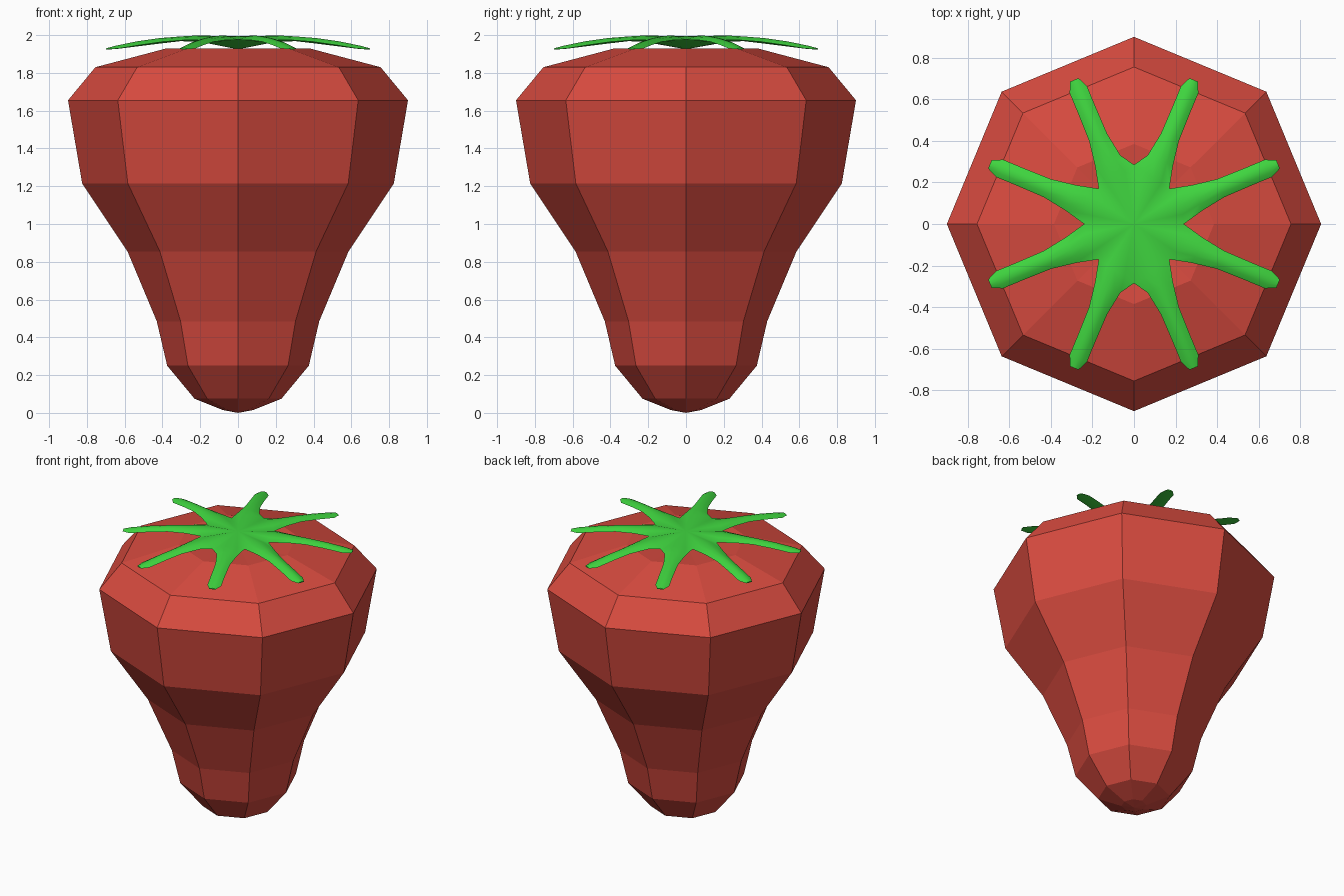
import bpy, bmesh, math
from mathutils import Vector, Matrix

if "Cube" in bpy.data.objects:
    bpy.data.objects.remove(bpy.data.objects["Cube"], do_unlink=True)


def material(name, colour):
    m = bpy.data.materials.new(name)
    m.use_nodes = True
    m.diffuse_color = colour
    m.node_tree.nodes["Principled BSDF"].inputs["Base Color"].default_value = colour
    return m


def finish(name, bm, mat):
    bmesh.ops.remove_doubles(bm, verts=bm.verts, dist=0.0005)
    bmesh.ops.recalc_face_normals(bm, faces=bm.faces)
    mesh = bpy.data.meshes.new(name)
    bm.to_mesh(mesh)
    bm.free()
    mesh.materials.append(mat)
    obj = bpy.data.objects.new(name, mesh)
    bpy.context.collection.objects.link(obj)
    return obj


# Fruit: a faceted eight-sided lathe
PROFILE = [(0, 0), (0.08, 0.015), (0.23, 0.075), (0.375, 0.25), (0.43, 0.485),
           (0.585, 0.855), (0.825, 1.215), (0.9, 1.655), (0.755, 1.83),
           (0.385, 1.928), (0, 1.9)]
bm = bmesh.new()
verts = [bm.verts.new((r, 0, z)) for r, z in PROFILE]
edges = [bm.edges.new(pair) for pair in zip(verts, verts[1:])]
bmesh.ops.spin(bm, geom=verts + edges, cent=(0, 0, 0), axis=(0, 0, 1),
               angle=math.tau, steps=8)
finish("fruit_body", bm, material("berry red", (0.69, 0.07, 0.05, 1)))

# Leaf sections: distance, half width, ridge height, edge height, underside
SECTIONS = [(0.33, 0.066, 1.993, 1.974, 1.968),
            (0.45, 0.047, 1.984, 1.965, 1.955),
            (0.58, 0.045, 1.967, 1.948, 1.94),
            (0.70, 0.045, 1.944, 1.929, 1.926),
            (0.75, 0.022, 1.932, 1.926, 1.924)]


def valley(angle):
    """Inner notch between two leaves, deeper at the sides than front and back."""
    radius = 0.285 if abs(math.cos(angle)) < 0.01 else 0.24
    return radius * math.cos(angle), radius * math.sin(angle)


bm = bmesh.new()
for i in range(8):
    mid = math.radians(22.5 + 45 * i)
    turn = Matrix.Rotation(mid, 3, 'Z')
    right, left = valley(mid - math.pi / 8), valley(mid + math.pi / 8)
    # Each ring runs right edge, shoulder, ridge, shoulder, left edge, underside
    a, b = Vector((*right, 1.976)), Vector((*left, 1.976))
    ridge = turn @ Vector((0.24, 0, 1.998))
    rings = [[a, a.lerp(ridge, 0.5) + Vector((0, 0, 0.005)), ridge,
              b.lerp(ridge, 0.5) + Vector((0, 0, 0.005)), b,
              turn @ Vector((0.22, 0, 1.965))]]
    for r, w, top, edge, under in SECTIONS:
        shoulder = edge + (top - edge) * 0.75
        rings.append([turn @ Vector(p) for p in (
            (r, -w, edge), (r, -w * 0.5, shoulder), (r, 0, top),
            (r, w * 0.5, shoulder), (r, w, edge), (r, 0, under))])
    rings = [[bm.verts.new(p) for p in ring] for ring in rings]
    for lower, upper in zip(rings, rings[1:]):
        for j in range(6):
            k = (j + 1) % 6
            bm.faces.new((lower[j], lower[k], upper[k], upper[j]))
    bm.faces.new(rings[-1])
    # Central cap above and tapered base below
    hub = bm.verts.new((0, 0, 1.994))
    base = bm.verts.new((0, 0, 1.925))
    first = rings[0]
    for j in range(4):
        bm.faces.new((hub, first[j], first[j + 1]))
    bm.faces.new((base, first[4], first[5]))
    bm.faces.new((base, first[5], first[0]))
crown = finish("leaf_crown", bm, material("leaf green", (0.05, 0.67, 0.05, 1)))

# Smooth leaves with crisp rims
bpy.ops.object.select_all(action='DESELECT')
crown.select_set(True)
bpy.context.view_layer.objects.active = crown
bpy.ops.object.shade_smooth_by_angle(angle=math.radians(40))
